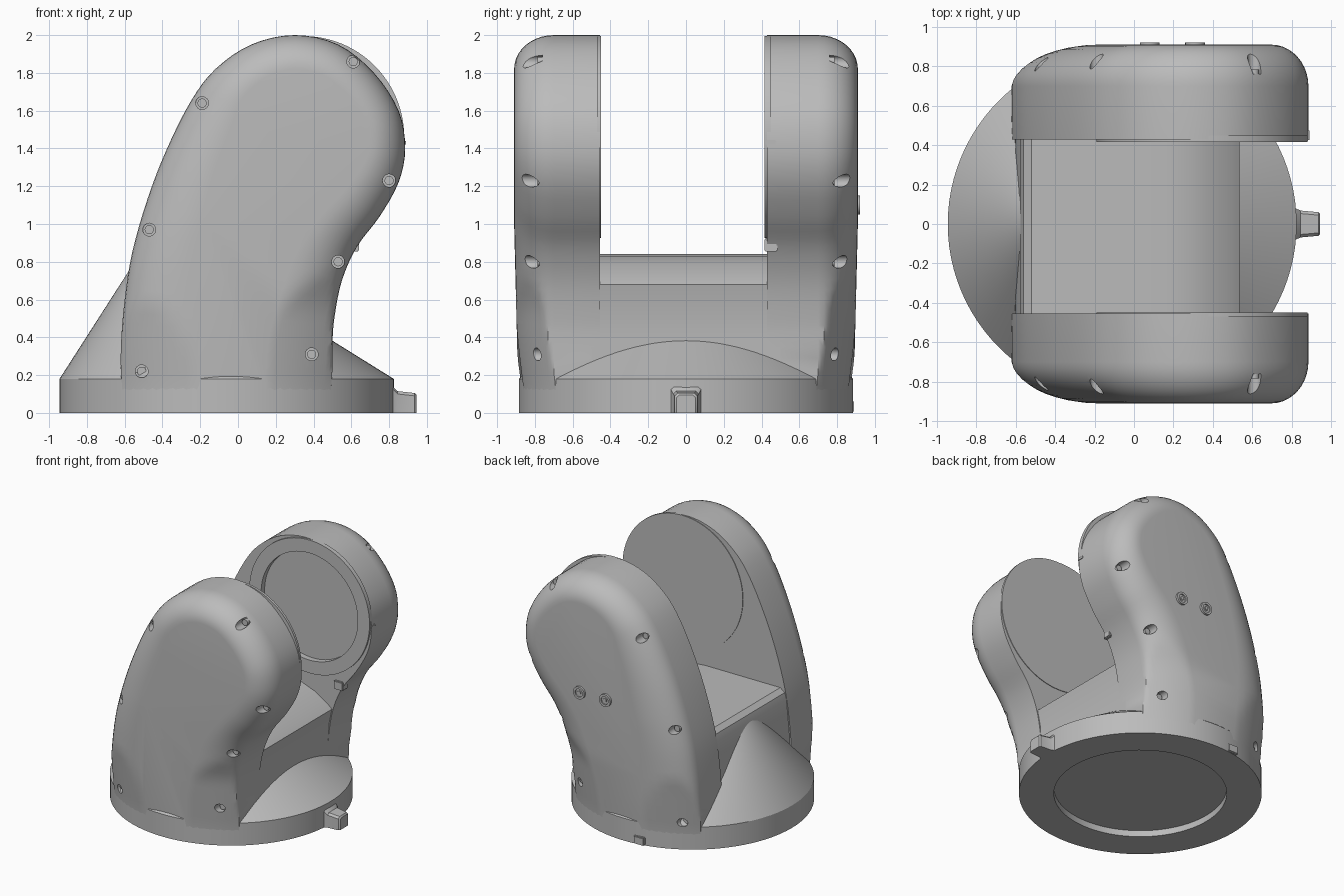
import bpy, bmesh, math
from mathutils import Vector, Matrix

if "Cube" in bpy.data.objects:
    bpy.data.objects.remove(bpy.data.objects["Cube"])

grey = bpy.data.materials.new("plain grey")
grey.use_nodes = True
COLOR = (0.5, 0.5, 0.5, 1)
grey.diffuse_color = COLOR
grey.node_tree.nodes["Principled BSDF"].inputs["Base Color"].default_value = COLOR
CX, R, RIM = -0.06, 0.885, 0.18      # base centre, radius and rim height
INNER = {-1: 0.455, 1: 0.43}         # inner wall of each arm


def finish(name, bm):
    bmesh.ops.recalc_face_normals(bm, faces=bm.faces)
    mesh = bpy.data.meshes.new(name)
    bm.to_mesh(mesh)
    bm.free()
    ob = bpy.data.objects.new(name, mesh)
    bpy.context.collection.objects.link(ob)
    mesh.materials.append(grey)
    return ob


def activate(ob):
    bpy.ops.object.select_all(action='DESELECT')
    ob.select_set(True)
    bpy.context.view_layer.objects.active = ob


def smooth(ob, angle=32):
    activate(ob)
    bpy.ops.object.shade_smooth_by_angle(angle=math.radians(angle))
    return ob


def loft(name, rings):
    """Skin closed rings of points and cap both ends."""
    bm = bmesh.new()
    loops = [[bm.verts.new(p) for p in ring] for ring in rings]
    for a, b in zip(loops, loops[1:]):
        for i in range(len(a)):
            j = (i + 1) % len(a)
            bm.faces.new((a[i], a[j], b[j], b[i]))
    bm.faces.new(loops[0])
    bm.faces.new(loops[-1])
    return finish(name, bm)


def circle(cx, r, z, n=96):
    return [(cx + r * math.cos(math.tau * i / n), r * math.sin(math.tau * i / n), z)
            for i in range(n)]


def add_rod(bm, x, z, y0, y1, r, n=24):
    """Cylinder along y."""
    m = Matrix.Translation((x, (y0 + y1) / 2, z)) @ Matrix.Rotation(math.pi / 2, 4, 'X')
    bmesh.ops.create_cone(bm, cap_ends=True, segments=n, radius1=r, radius2=r,
                          depth=abs(y1 - y0), matrix=m)


def box(name, centre, size, bevel=0.006):
    bm = bmesh.new()
    bmesh.ops.create_cube(bm, size=1, matrix=Matrix.Translation(centre) @ Matrix.Diagonal((*size, 1)))
    bmesh.ops.bevel(bm, geom=bm.edges[:], offset=bevel, segments=2, affect='EDGES')
    return smooth(finish(name, bm))


def cut(ob, bm):
    cutter = finish("cutter", bm)
    cutter.hide_render = True
    mod = ob.modifiers.new("cut", 'BOOLEAN')
    mod.operation, mod.object, mod.solver = 'DIFFERENCE', cutter, 'EXACT'
    activate(ob)
    bpy.ops.object.modifier_apply(modifier=mod.name)
    bpy.data.objects.remove(cutter)


# Base: round plate with recessed underside, and the leaning cone above it
smooth(loft("base_plate", [circle(CX, 0.63, 0.05), circle(CX, 0.63, 0),
                           circle(CX, R, 0), circle(CX, R, RIM), circle(CX, 0.8, RIM)]))
smooth(loft("base_cone", [circle(CX - 0.29 * t, R - 0.675 * t, RIM + 0.6 * t)
                          for t in (0, 0.25, 0.5, 0.75, 1)]))
# Tab with a flared root
smooth(loft("side_tab", [[(x, -w, 0), (x, w, 0), (x, w, h - 0.015), (x, w - 0.015, h),
                          (x, 0.015 - w, h), (x, -w, h - 0.015)]
                         for x, w, h in ((0.79, 0.095, 0.165), (0.82, 0.08, 0.14),
                                         (0.845, 0.068, 0.115), (0.935, 0.06, 0.105),
                                         (0.945, 0.05, 0.095))]))
box("rear_latch", (-0.2, 0.875, 0.035), (0.09, 0.03, 0.065))

# Cradle between the arms
CRADLE = [(-0.62, 0.1), (-0.6, 0.5), (-0.575, 0.76), (-0.56, 0.81), (-0.52, 0.84), (0.15, 0.84),
          (0.26, 0.83), (0.38, 0.785), (0.5, 0.71), (0.535, 0.68), (0.51, 0.56), (0.5, 0.4), (0.5, 0.1)]
smooth(loft("cradle", [[(x, y, z) for x, z in CRADLE] for y in (-0.5, 0.5)]))

# Arm outline as x, z and width of the rounded border
OUTLINE = [(-0.62, 0.1, 0.4), (-0.62, 0.35, 0.4), (-0.6, 0.6, 0.37), (-0.56, 0.85, 0.34),
           (-0.48, 1.13, 0.31), (-0.38, 1.39, 0.28), (-0.25, 1.65, 0.25), (-0.12, 1.82, 0.21),
           (0.07, 1.95, 0.19), (0.3, 2, 0.18), (0.53, 1.95, 0.18), (0.72, 1.8, 0.18),
           (0.85, 1.6, 0.18), (0.885, 1.4, 0.19), (0.85, 1.22, 0.21), (0.75, 1.04, 0.23),
           (0.63, 0.88, 0.25), (0.55, 0.7, 0.28), (0.51, 0.5, 0.31), (0.5, 0.35, 0.34), (0.5, 0.1, 0.35)]


def spline(points, steps=4):
    pts = [Vector(p) for p in points]
    pts = [pts[0]] + pts + [pts[-1]]
    out = []
    for a, b, c, d in zip(pts, pts[1:], pts[2:], pts[3:]):
        for k in range(steps):
            t = k / steps
            out.append(b + ((c - a) * t + (2 * a - 5 * b + 4 * c - d) * t ** 2
                            + (3 * b - a - 3 * c + d) * t ** 3) / 2)
    return out + [pts[-1]]


def arm_ring(curve, side, angle):
    ring = []
    for i, p in enumerate(curve):
        d = curve[min(i + 1, len(curve) - 1)] - curve[max(i - 1, 0)]
        normal = Vector((d.y, -d.x)).normalized()
        q = Vector(p[:2]) + normal * p.z * (1 - math.cos(angle))
        z = max(q.y, 0.1)
        depth = R + 0.025 * min(1, z) - 0.7
        y = 0.7 + depth * math.sin(angle)
        # lower part follows the round base, upper part is free
        limit = R - 0.002 + 0.13 * max(0, z - 0.12) + 0.8 * max(0, z - 0.5) ** 2
        shrink = min(1, limit / math.hypot(q.x - CX, y))
        ring.append((CX + (q.x - CX) * shrink, side * y * shrink, z))
    return ring


# Screw pockets: x, z and depth of the pocket floor
SCREWS = [(0.61, 1.86, 0.76), (-0.19, 1.64, 0.76), (0.8, 1.23, 0.76), (-0.47, 0.97, 0.76),
          (0.53, 0.8, 0.76), (0.39, 0.31, 0.73), (-0.51, 0.22, 0.71)]
HUB_X, HUB_Z, HUB_R = 0.345, 1.46, 0.535

curve = spline(OUTLINE)
for side, label in ((-1, "front"), (1, "back")):
    wall = [(p.x, side * INNER[side], p.y) for p in curve]
    rings = [wall] + [arm_ring(curve, side, math.pi / 2 * k / 10) for k in range(11)]
    arm = loft(label + "_arm", rings)
    pockets, heads = bmesh.new(), bmesh.new()
    for x, z, floor in SCREWS:
        add_rod(pockets, x, z, side * floor, side, 0.034)
        add_rod(heads, x, z, side * (floor - 0.02), side * (floor + 0.025), 0.024)
    if side > 0:
        add_rod(pockets, HUB_X, HUB_Z, 0.3, 0.46, 0.43, 96)
    cut(arm, pockets)
    smooth(arm)
    smooth(finish(label + "_arm_screws", heads))

# Round pads on the inner walls: plain disc in front, ring at the back
pad = bmesh.new()
add_rod(pad, HUB_X, HUB_Z, -0.47, -0.45, HUB_R, 96)
smooth(finish("front_pad", pad))
pad, hole = bmesh.new(), bmesh.new()
add_rod(pad, HUB_X, HUB_Z, 0.415, 0.45, HUB_R, 96)
add_rod(hole, HUB_X, HUB_Z, 0.3, 0.6, 0.43, 96)
ring = finish("back_pad_ring", pad)
cut(ring, hole)
smooth(ring)

# Small stops, nearly flush with the back arm
box("lower_stop", (0.6, 0.45, 0.89), (0.08, 0.07, 0.07))
box("edge_pin", (0.87, 0.45, 1.43), (0.04, 0.06, 0.03))

# Outer face screws: washer with a socket
for x in (0.08, 0.31):
    washer, socket = bmesh.new(), bmesh.new()
    add_rod(washer, x, 1.1, 0.88, 0.922, 0.05)
    add_rod(socket, x, 1.1, 0.912, 1, 0.032)
    ob = finish("face_screw", washer)
    cut(ob, socket)
    smooth(ob)
    core = bmesh.new()
    add_rod(core, x, 1.1, 0.9, 0.92, 0.016, 6)
    finish("face_screw_core", core)
